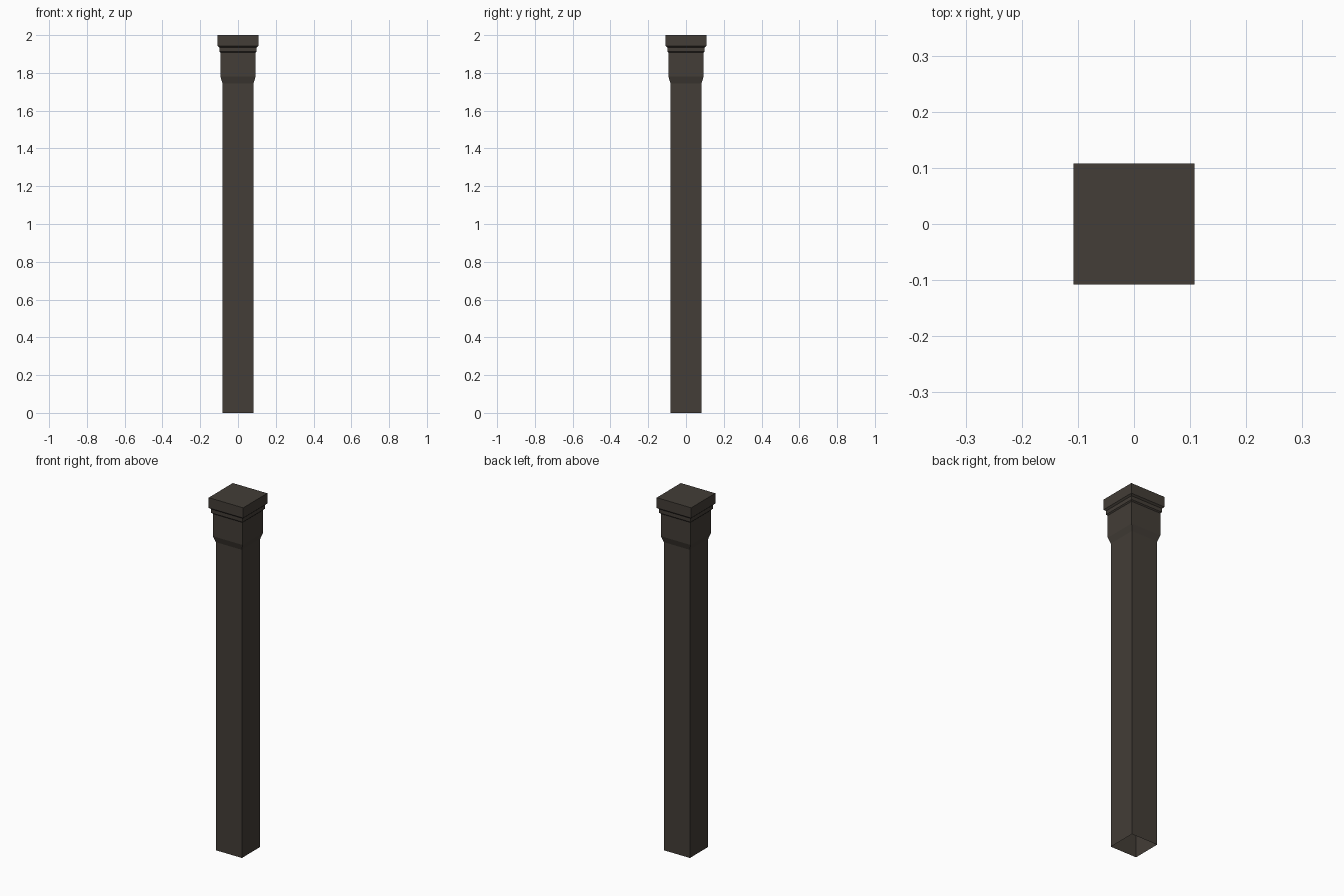
import bpy, bmesh

if "Cube" in bpy.data.objects:
    bpy.data.objects.remove(bpy.data.objects["Cube"])

# Single dark brown colour
mat = bpy.data.materials.new("dark brown")
mat.diffuse_color = (0.056, 0.047, 0.038, 1)
mat.use_nodes = True
mat.node_tree.nodes["Principled BSDF"].inputs["Base Color"].default_value = mat.diffuse_color

# Square post profile: (half width, height), from open foot to closed cap
PROFILE = [
    (0.082, 0.0), (0.082, 1.745),      # shaft
    (0.093, 1.78), (0.093, 1.907),     # flared collar
    (0.099, 1.913), (0.099, 1.934),    # thin moulding
    (0.108, 1.942), (0.108, 2.0),      # cap block
]

bm = bmesh.new()
rings = [[bm.verts.new((sx * h, sy * h, z))
          for sx, sy in ((-1, -1), (1, -1), (1, 1), (-1, 1))]
         for h, z in PROFILE]
for low, high in zip(rings, rings[1:]):
    for i in range(4):
        j = (i + 1) % 4
        bm.faces.new((low[i], low[j], high[j], high[i]))
bm.faces.new(rings[-1])  # cap top; the foot stays open

mesh = bpy.data.meshes.new("square_post")
bm.to_mesh(mesh)
bm.free()
mesh.materials.append(mat)
post = bpy.data.objects.new("square_post", mesh)
bpy.context.collection.objects.link(post)
